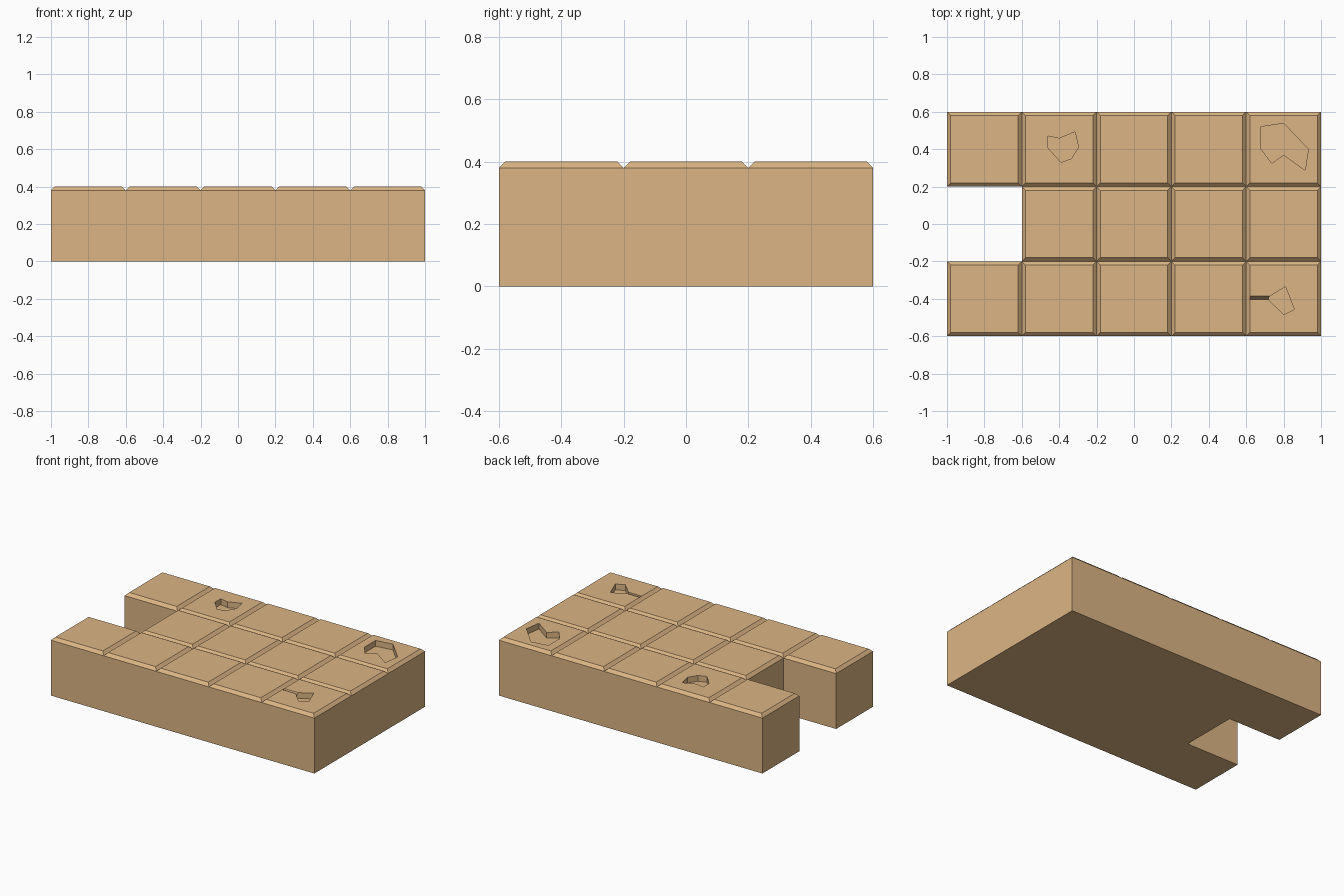
import bpy, bmesh

if "Cube" in bpy.data.objects:
    bpy.data.objects.remove(bpy.data.objects["Cube"])

CELL, H, CH = 0.4, 0.4, 0.02
DENT = 0.04

mat = bpy.data.materials.new("tan")
mat.diffuse_color = (0.71, 0.46, 0.23, 1)
mat.use_nodes = True
mat.node_tree.nodes["Principled BSDF"].inputs["Base Color"].default_value = mat.diffuse_color


def make_object(name, bm):
    bmesh.ops.recalc_face_normals(bm, faces=bm.faces)
    mesh = bpy.data.meshes.new(name)
    bm.to_mesh(mesh)
    bm.free()
    mesh.materials.append(mat)
    obj = bpy.data.objects.new(name, mesh)
    bpy.context.collection.objects.link(obj)
    return obj


def prism(name, points, move):
    # Closed polygon swept along a vector
    bm = bmesh.new()
    face = bm.faces.new([bm.verts.new(p) for p in points])
    ext = bmesh.ops.extrude_face_region(bm, geom=[face], use_keep_orig=True)
    top = [g for g in ext["geom"] if isinstance(g, bmesh.types.BMVert)]
    bmesh.ops.translate(bm, verts=top, vec=move)
    return make_object(name, bm)


# Block slab: 5 x 3 cells with one missing at the left middle
cells = {(i, j) for i in range(5) for j in range(3)} - {(0, 1)}
bm = bmesh.new()
for i, j in sorted(cells):
    x, y = -1 + CELL * i, -0.6 + CELL * j

    def ring(z, inset):
        a, b = inset, CELL - inset
        return [bm.verts.new((x + u, y + v, z))
                for u, v in ((a, a), (b, a), (b, b), (a, b))]

    base, rim, top = ring(0, 0), ring(H - CH, 0), ring(H, CH)
    bm.faces.new(base[::-1])
    bm.faces.new(top)
    for k, (di, dj) in enumerate(((0, -1), (1, 0), (0, 1), (-1, 0))):
        n = (k + 1) % 4
        bm.faces.new((rim[k], rim[n], top[n], top[k]))
        if (i + di, j + dj) not in cells:
            bm.faces.new((base[k], base[n], rim[n], rim[k]))
bmesh.ops.remove_doubles(bm, verts=bm.verts, dist=1e-4)
slab = make_object("stone_slab", bm)

# Chipped hollows in three of the tops
hollows = [
    [(-.46, .47), (-.40, .457), (-.315, .493), (-.297, .41),
     (-.335, .35), (-.39, .33), (-.46, .407)],
    [(.68, .52), (.80, .538), (.932, .40), (.915, .287),
     (.80, .37), (.737, .325), (.68, .40)],
    [(.72, -.39), (.81, -.335), (.857, -.457), (.80, -.484), (.72, -.405)],
]
cutters = [prism("hollow_cutter", [(x, y, H - DENT) for x, y in pts], (0, 0, 0.1))
           for pts in hollows]

# Thin sloped crack running into the front right hollow
crack = [(-.385, H), (-.38, H + .01), (-.405, H + .01), (-.405, H - DENT)]
cutters.append(prism("crack_cutter", [(.62, y, z) for y, z in crack], (.105, 0, 0)))

bpy.context.view_layer.objects.active = slab
for cutter in cutters:
    cutter.hide_render = True
    mod = slab.modifiers.new("chip", 'BOOLEAN')
    mod.operation, mod.solver, mod.object = 'DIFFERENCE', 'EXACT', cutter
    bpy.ops.object.modifier_apply(modifier=mod.name)
    bpy.data.objects.remove(cutter)
